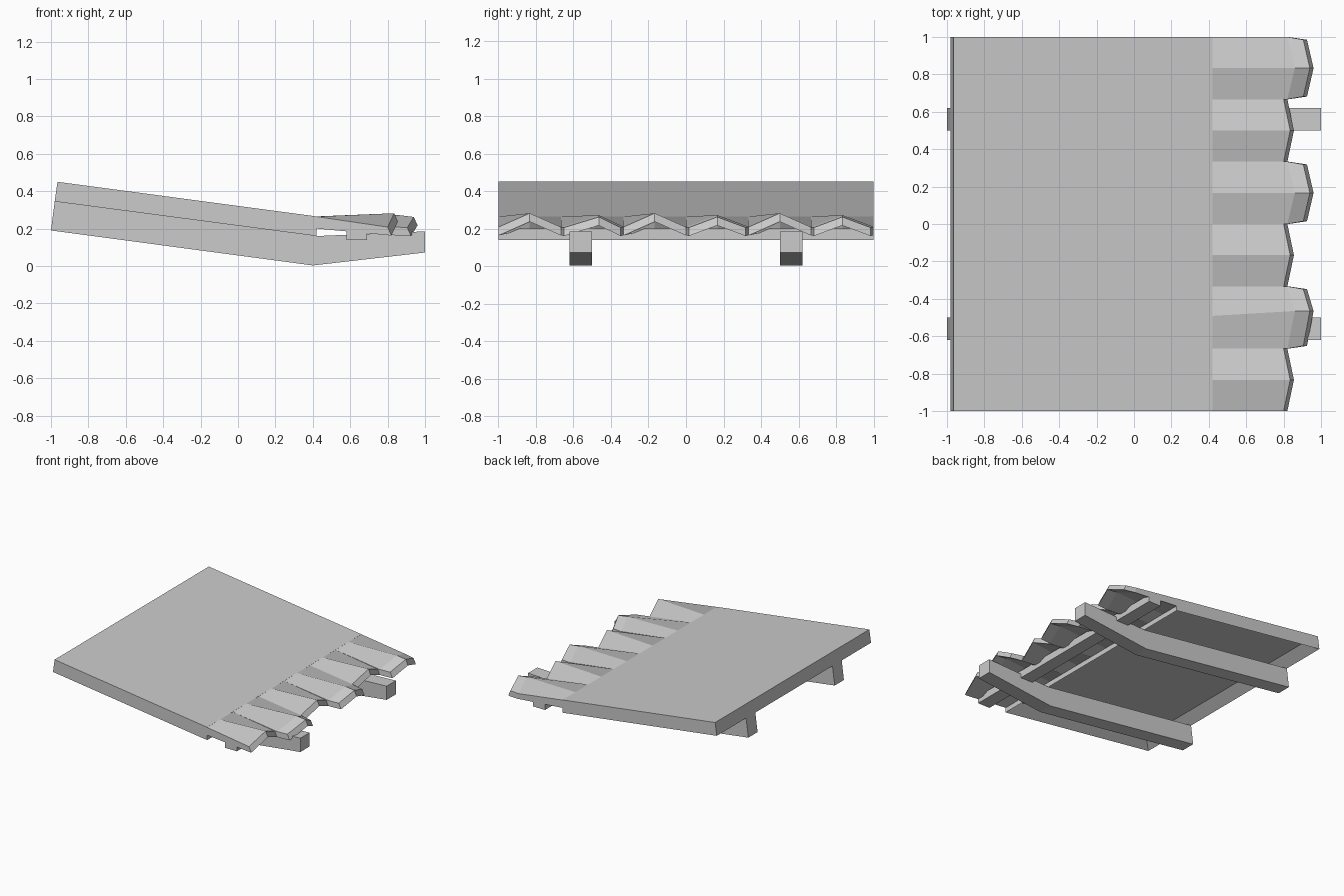
import bpy, bmesh

if "Cube" in bpy.data.objects:
    bpy.data.objects.remove(bpy.data.objects["Cube"])

grey = bpy.data.materials.new("plain_grey")
grey.use_nodes = True
colour = (0.6, 0.6, 0.6, 1)
grey.diffuse_color = colour
grey.node_tree.nodes["Principled BSDF"].inputs["Base Color"].default_value = colour


def finish(name, bm):
    bmesh.ops.recalc_face_normals(bm, faces=bm.faces)
    mesh = bpy.data.meshes.new(name)
    bm.to_mesh(mesh)
    bm.free()
    mesh.materials.append(grey)
    obj = bpy.data.objects.new(name, mesh)
    bpy.context.collection.objects.link(obj)
    return obj


def loft(bm, rings):
    """Join equal closed rings of points and cap both ends."""
    rows = [[bm.verts.new(p) for p in ring] for ring in rings]
    n = len(rows[0])
    for a, b in zip(rows, rows[1:]):
        for i in range(n):
            j = (i + 1) % n
            bm.faces.new((a[i], a[j], b[j], b[i]))
    bm.faces.new(rows[0])
    bm.faces.new(rows[-1])


def prism(name, profile, y0, y1):
    """Extrude an x-z profile along y."""
    bm = bmesh.new()
    loft(bm, [[(x, y, z) for x, z in profile] for y in (y0, y1)])
    return finish(name, bm)


# Sloping roof slab with a recessed underside
slab = prism("roof_slab", [(-0.965, 0.45), (0.42, 0.265), (0.42, 0.16), (-0.98, 0.345)], -1, 1)
bm = bmesh.new()
bm.from_mesh(slab.data)
bm.normal_update()
underside = min(bm.faces, key=lambda f: f.normal.z)
bmesh.ops.inset_individual(bm, faces=[underside], thickness=0.11, depth=0)
down = underside.normal.copy()
bmesh.ops.translate(bm, vec=-down * 0.07, verts=underside.verts)
bm.to_mesh(slab.data)
bm.free()

# Bent support beams
beam = [(-0.98, 0.345), (0.42, 0.16), (1, 0.185), (1, 0.072), (0.4, 0.003), (-1, 0.19)]
for side, y in (("right", -0.62), ("left", 0.5)):
    prism(side + "_beam", beam, y, y + 0.12)

# Batten under the eave tiles
prism("eave_batten", [(0.58, 0.14), (0.69, 0.14), (0.69, 0.2), (0.58, 0.2)], -1, 1)


# Ridged eave tiles, alternately short and long
def station(y0, y1, ridge_y, edge_x, ridge_x, edge_z, ridge_z, thick, flare):
    top = [(edge_x, y0, edge_z), (ridge_x, ridge_y, ridge_z), (edge_x, y1, edge_z)]
    base = [(x + flare, y, z - thick) for x, y, z in reversed(top)]
    return top + base


width = 1 / 3
for i in range(6):
    y0 = -1 + i * width
    y1 = y0 + width
    mid = (y0 + y1) / 2
    skew = 0.035 if i == 1 else 0
    is_long = i % 2 == 1
    rings = [station(y0, y1, mid + skew / 4, 0.42, 0.42, 0.264, 0.265, 0.064, 0)]
    if is_long:
        rings.append(station(y0, y1, mid + skew, 0.82, 0.86, 0.21, 0.272, 0.045, 0.005))
        rings.append(station(y0 + 0.015, y1 - 0.015, mid + skew, 0.905, 0.94, 0.205, 0.262, 0.045, 0.02))
    else:
        rings.append(station(y0, y1, mid, 0.8, 0.835, 0.208, 0.282, 0.045, 0.02))
    bm = bmesh.new()
    loft(bm, rings)
    bmesh.ops.triangulate(bm, faces=[f for f in bm.faces if len(f.verts) > 4])
    finish(f"eave_tile_{i + 1}", bm)
